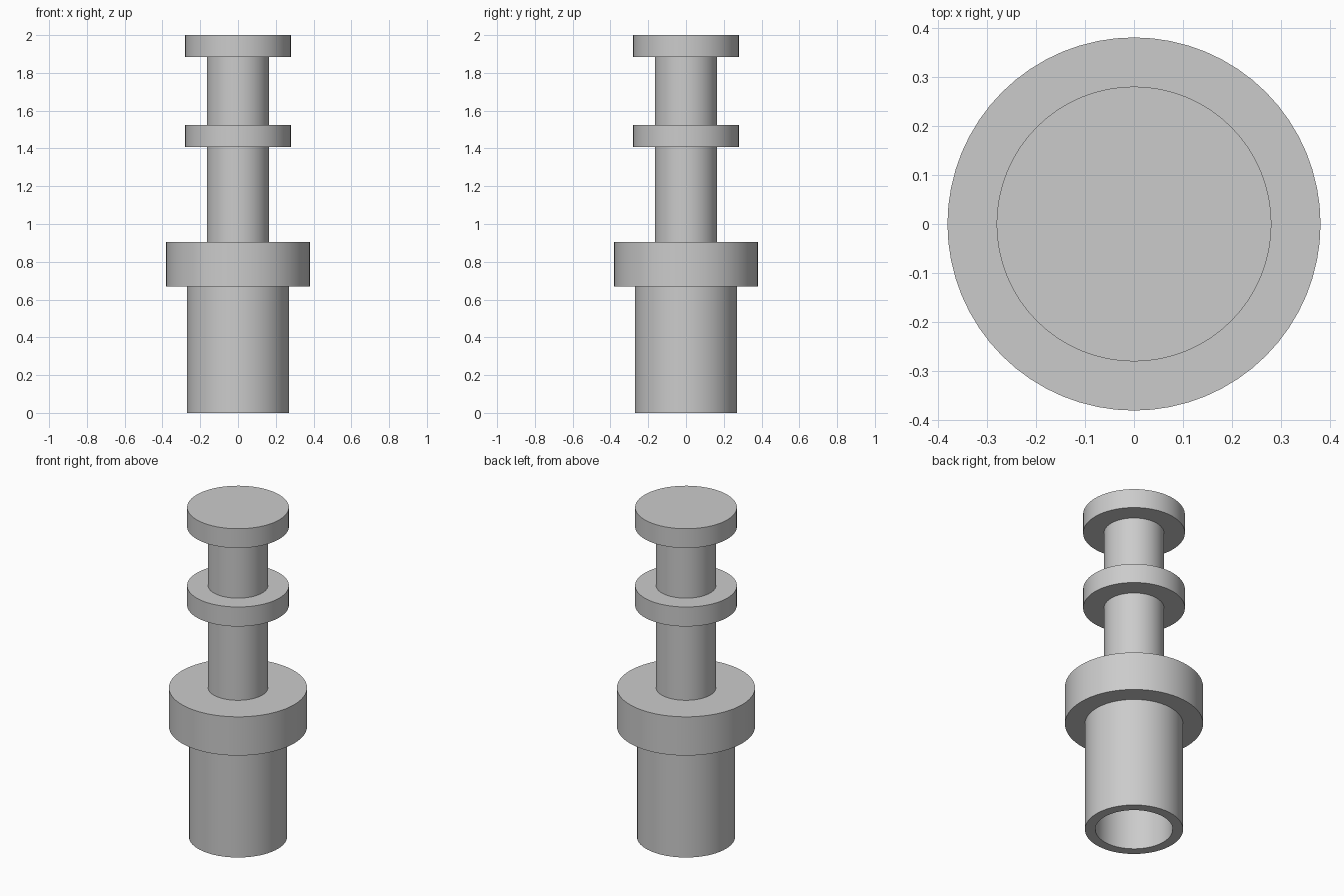
import bpy, bmesh, math

if "Cube" in bpy.data.objects:
    bpy.data.objects.remove(bpy.data.objects["Cube"])

SEGMENTS = 64


def lathe(name, profile):
    """Spin an (r, z) profile whose ends lie on the z axis into a closed solid."""
    bm = bmesh.new()
    verts = [bm.verts.new((r, 0, z)) for r, z in profile]
    edges = [bm.edges.new(pair) for pair in zip(verts, verts[1:])]
    bmesh.ops.spin(bm, geom=verts + edges, axis=(0, 0, 1), cent=(0, 0, 0),
                   angle=math.tau, steps=SEGMENTS)
    bmesh.ops.remove_doubles(bm, verts=bm.verts, dist=1e-4)
    bmesh.ops.recalc_face_normals(bm, faces=bm.faces)
    mesh = bpy.data.meshes.new(name)
    bm.to_mesh(mesh)
    bm.free()
    obj = bpy.data.objects.new(name, mesh)
    bpy.context.collection.objects.link(obj)
    bpy.context.view_layer.objects.active = obj
    obj.select_set(True)
    bpy.ops.object.shade_smooth_by_angle(angle=math.radians(30))
    obj.select_set(False)
    return obj


BORE, SLEEVE, FLANGE, STEM, RING = 0.213, 0.27, 0.38, 0.165, 0.28

# Turned fitting: blind bore, hollow sleeve, wide flange, stem with two rings
lathe("turned_fitting", [
    (0, 0.67), (BORE, 0.67), (BORE, 0),           # bore
    (SLEEVE, 0), (SLEEVE, 0.67),                  # sleeve
    (FLANGE, 0.67), (FLANGE, 0.905),              # flange
    (STEM, 0.905), (STEM, 1.407),                 # lower stem
    (RING, 1.407), (RING, 1.525),                 # middle ring
    (STEM, 1.525), (STEM, 1.883),                 # upper stem
    (RING, 1.883), (RING, 2.0), (0, 2.0),         # top cap
])
